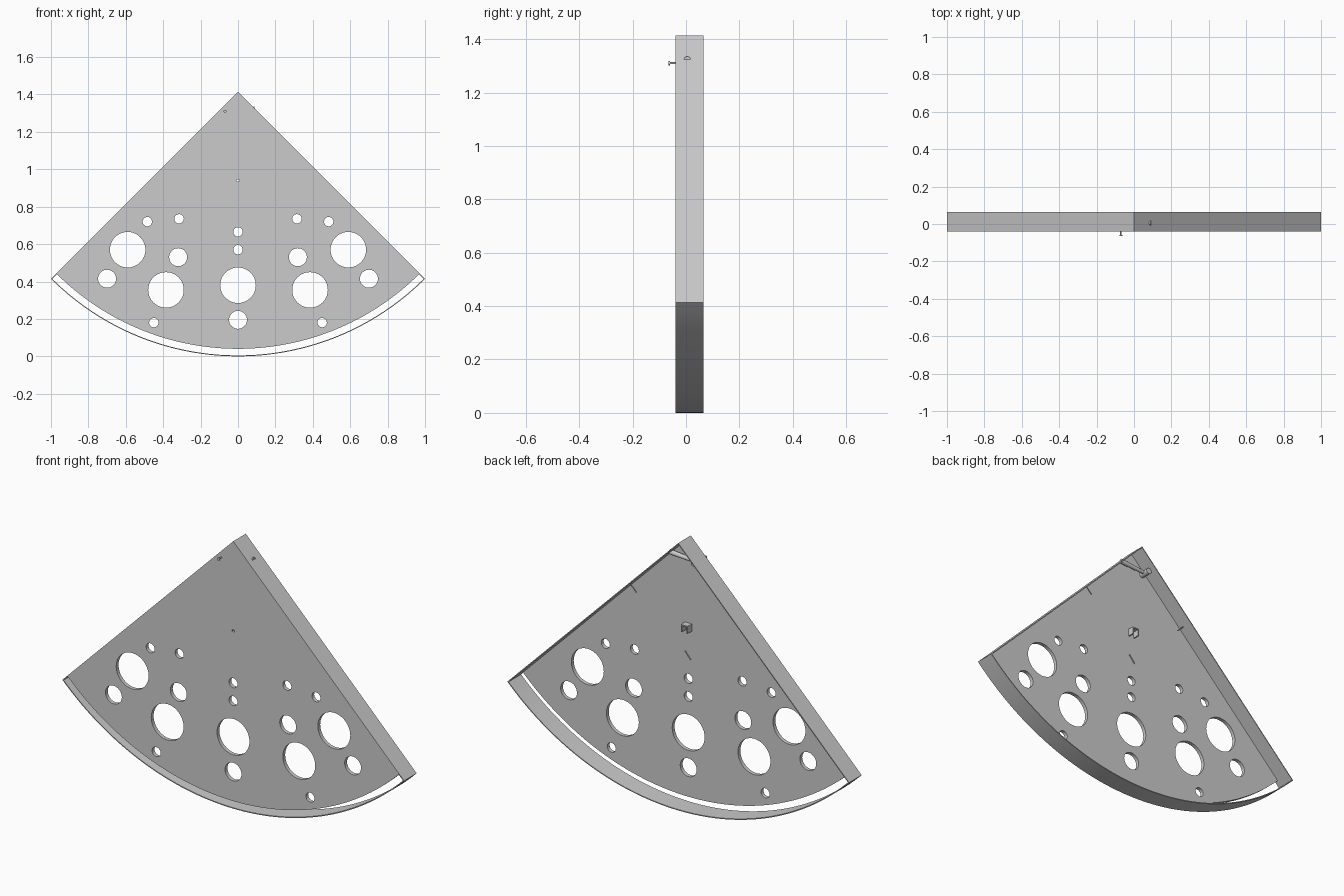
import bpy
from math import sin, cos, asin, pi, sqrt
from mathutils import Vector

if "Cube" in bpy.data.objects:
    bpy.data.objects.remove(bpy.data.objects["Cube"])

RADIUS = sqrt(2)          # sector radius, also the apex height
WALL = 0.005              # thickness of the rim
FRONT, BACK = -0.04, 0.065
PLATE_BACK = -0.02

grey = bpy.data.materials.new("light_grey")
grey.use_nodes = True
color = (0.6, 0.6, 0.6, 1)
grey.diffuse_color = color
grey.node_tree.nodes["Principled BSDF"].inputs["Base Color"].default_value = color


def finish(obj, name):
    obj.name = name
    obj.data.materials.clear()
    obj.data.materials.append(grey)
    bpy.ops.object.select_all(action="DESELECT")
    obj.select_set(True)
    bpy.context.view_layer.objects.active = obj
    bpy.ops.object.shade_smooth_by_angle()
    return obj


def sector(radius, inset, steps=72):
    """Quarter sector hanging from the apex, its straight sides moved inward."""
    half = pi / 4 - asin(inset / radius)
    angles = [half * (2 * i / steps - 1) for i in range(steps + 1)]
    arc = [(radius * sin(a), RADIUS - radius * cos(a)) for a in angles]
    return [(0, RADIUS - inset * sqrt(2))] + arc


def circle(x, z, r, steps=40):
    return [(x + r * cos(2 * pi * i / steps), z + r * sin(2 * pi * i / steps))
            for i in range(steps)]


def box_loop(x, z, w, h):
    return [(x - w, z - h), (x + w, z - h), (x + w, z + h), (x - w, z + h)]


def extrude(name, loops, y0, y1):
    """Fill x-z loops (inner loops become holes) and extrude from y0 to y1."""
    curve = bpy.data.curves.new(name, "CURVE")
    curve.dimensions = "2D"
    curve.fill_mode = "BOTH"
    curve.extrude = (y1 - y0) / 2
    for loop in loops:
        spline = curve.splines.new("POLY")
        spline.points.add(len(loop) - 1)
        for point, (x, z) in zip(spline.points, loop):
            point.co = (x, z, 0, 1)
        spline.use_cyclic_u = True
    obj = bpy.data.objects.new(name, curve)
    bpy.context.collection.objects.link(obj)
    obj.location.y = (y0 + y1) / 2
    obj.rotation_euler.x = pi / 2
    bpy.ops.object.select_all(action="DESELECT")
    obj.select_set(True)
    bpy.context.view_layer.objects.active = obj
    bpy.ops.object.convert(target="MESH")
    return finish(bpy.context.object, name)


def rod(name, start, end, r, r_end=None, sides=20):
    a, b = Vector(start), Vector(end)
    bpy.ops.mesh.primitive_cone_add(vertices=sides, radius1=r, radius2=r_end or r,
                                    depth=(b - a).length, location=(a + b) / 2)
    obj = bpy.context.object
    obj.rotation_euler = (b - a).to_track_quat("Z", "Y").to_euler()
    return finish(obj, name)


# Thin rim: two straight walls and the curved bottom strip
extrude("rim", [sector(RADIUS, 0.0), sector(RADIUS - WALL, WALL)], FRONT, BACK)

# Front plate with round holes, stopping short of the curved strip
BIG, MID, SMALL = 0.095, 0.048, 0.025
center_holes = [(0, 0.38, BIG), (0, 0.195, MID), (0, 0.57, SMALL), (0, 0.665, SMALL)]
side_holes = [(0.59, 0.57, BIG), (0.385, 0.355, BIG), (0.32, 0.53, MID),
              (0.7, 0.415, MID), (0.315, 0.735, SMALL), (0.485, 0.72, SMALL),
              (0.45, 0.18, SMALL)]
holes = center_holes + [(s * x, z, r) for x, z, r in side_holes for s in (-1, 1)]
slot = box_loop(0, 0.94, 0.008, 0.005)
extrude("front_plate", [sector(1.374, WALL)] + [circle(*h) for h in holes] + [slot],
        FRONT, PLATE_BACK)

# Pivot near the apex: front pin with a head, hub and arm behind the plate
px, pz = -0.07, 1.31
rod("pivot_pin", (px, -0.064, pz), (px, PLATE_BACK, pz), 0.004)
rod("pivot_head", (px, -0.065, pz), (px, -0.06, pz), 0.008)
rod("pivot_hub", (px, PLATE_BACK, pz), (px, 0.035, pz), 0.016)
rod("pivot_arm", (px, 0.005, pz), (0.09, 0.005, 1.322), 0.009, 0.013)

# Small open bracket behind the slot
for side, label in ((-1, "right"), (1, "left")):
    extrude(f"bracket_{label}", [box_loop(side * 0.017, 0.94, 0.003, 0.02)],
            PLATE_BACK, 0.015)
extrude("bracket_top", [box_loop(0, 0.957, 0.014, 0.003)], PLATE_BACK, 0.015)

# Thin stick on the back of the plate
rod("back_stick", (0.017, -0.015, 0.81), (-0.017, -0.015, 0.77), 0.003, sides=8)

# Short pins on the inside of the straight walls
for side, label in ((-1, "right"), (1, "left")):
    rod(f"wall_pin_{label}", (side * 0.322, 0.005, 1.09), (side * 0.285, 0.005, 1.053),
        0.003, sides=8)
